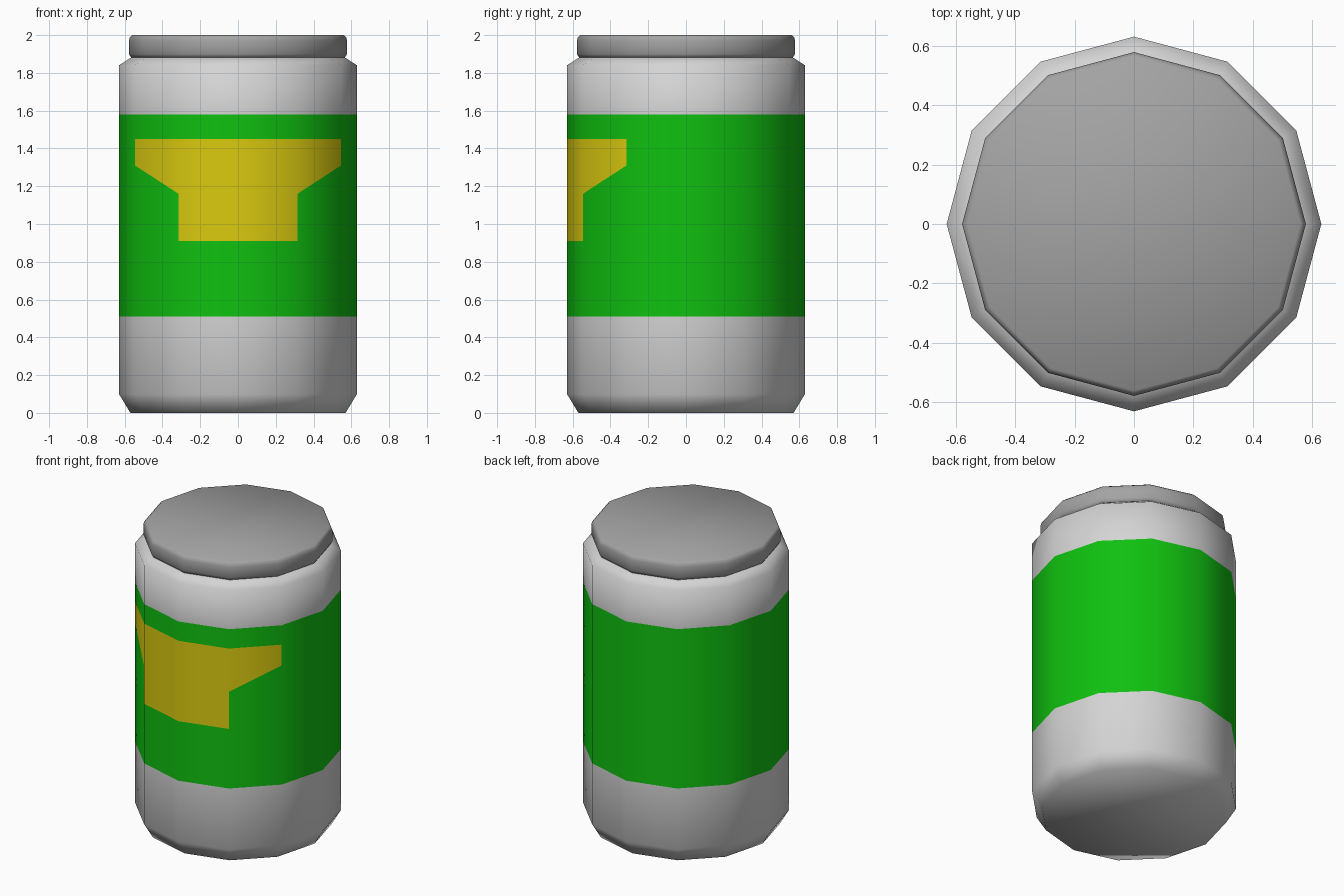
import bpy, bmesh, math

if "Cube" in bpy.data.objects:
    bpy.data.objects.remove(bpy.data.objects["Cube"])

SIDES = 12


def material(name, rgb):
    m = bpy.data.materials.new(name)
    m.diffuse_color = (*rgb, 1.0)
    m.use_nodes = True
    m.node_tree.nodes["Principled BSDF"].inputs["Base Color"].default_value = m.diffuse_color
    return m


light_grey = material("light grey", (0.66, 0.66, 0.66))
green = material("green", (0.005, 0.53, 0.005))
yellow = material("yellow", (0.70, 0.59, 0.005))
mid_grey = material("mid grey", (0.37, 0.37, 0.37))


def turned(name, profile, mats, height=lambda ring, col, z: z, colour=lambda ring, col: 0):
    """Revolve (radius, z) points; column 0 starts at the front, -y."""
    bm = bmesh.new()
    rings = []
    for i, (r, z) in enumerate(profile):
        ring = []
        for c in range(SIDES):
            a = math.tau * c / SIDES - math.pi / 2
            ring.append(bm.verts.new((r * math.cos(a), r * math.sin(a), height(i, c, z))))
        rings.append(ring)
    for i in range(len(rings) - 1):
        for c in range(SIDES):
            n = (c + 1) % SIDES
            f = bm.faces.new((rings[i][c], rings[i][n], rings[i + 1][n], rings[i + 1][c]))
            f.material_index = colour(i, c)
    bm.faces.new(rings[0][::-1])
    bm.faces.new(rings[-1])
    me = bpy.data.meshes.new(name)
    bm.to_mesh(me)
    bm.free()
    for m in mats:
        me.materials.append(m)
    ob = bpy.data.objects.new(name, me)
    bpy.context.collection.objects.link(ob)
    bpy.ops.object.select_all(action='DESELECT')
    ob.select_set(True)
    bpy.context.view_layer.objects.active = ob
    bpy.ops.object.shade_smooth_by_angle(angle=math.radians(65))
    return ob


def from_front(col):
    return min(col, SIDES - col)


# Label ring 4 steps up away from the front, giving the badge its slanted wings
def badge_height(ring, col, z):
    return 1.31 if ring == 4 and from_front(col) > 1 else z


# Green label band with a yellow badge on its front columns
def label_colour(ring, col):
    if not 2 <= ring <= 5:
        return 0
    if ring == 3 and col in (0, 11):
        return 2
    if ring == 4 and col in (0, 1, 10, 11):
        return 2
    return 1


# Can body
turned("can_body",
       [(0.57, 0), (0.63, 0.10), (0.63, 0.51), (0.63, 0.91), (0.63, 1.16),
        (0.63, 1.45), (0.63, 1.58), (0.63, 1.84), (0.56, 1.885)],
       [light_grey, green, yellow], badge_height, label_colour)

# Lid
turned("lid",
       [(0.565, 1.88), (0.578, 1.90), (0.578, 1.97), (0.572, 1.99), (0.56, 2.0)],
       [mid_grey])
